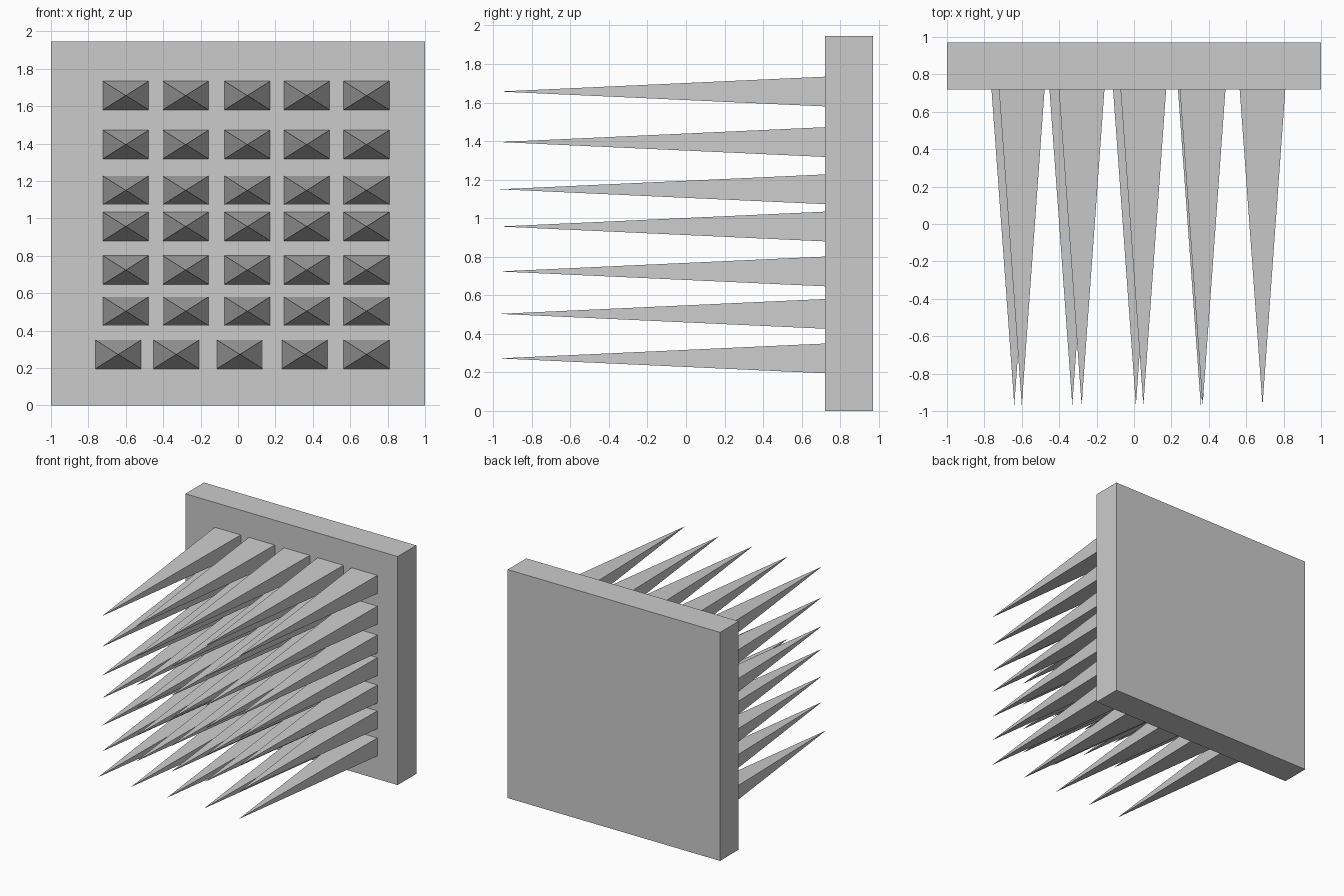
import bpy
import bmesh

cube = bpy.data.objects.get("Cube")
if cube:
    bpy.data.objects.remove(cube, do_unlink=True)

grey = bpy.data.materials.new("light_grey")
grey.use_nodes = True
colour = (0.6, 0.6, 0.6, 1)
grey.diffuse_color = colour
grey.node_tree.nodes["Principled BSDF"].inputs["Base Color"].default_value = colour

PLATE_FRONT, PLATE_BACK, TIP = 0.72, 0.97, -0.97
HEIGHT = 1.945
HALF_W, HALF_H = 0.122, 0.077


def add_object(name, bm):
    bmesh.ops.recalc_face_normals(bm, faces=bm.faces)
    mesh = bpy.data.meshes.new(name)
    bm.to_mesh(mesh)
    bm.free()
    mesh.materials.append(grey)
    obj = bpy.data.objects.new(name, mesh)
    bpy.context.collection.objects.link(obj)
    return obj


def spike_mesh():
    """Four-sided pyramid pointing forward, its base on the plate."""
    bm = bmesh.new()
    base = [bm.verts.new((sx * HALF_W, PLATE_FRONT, sz * HALF_H))
            for sx, sz in ((-1, -1), (1, -1), (1, 1), (-1, 1))]
    tip = bm.verts.new((0, TIP, 0))
    bm.faces.new(base)
    for i in range(4):
        bm.faces.new((base[i], base[(i + 1) % 4], tip))
    return bm


# Backing plate
bm = bmesh.new()
bmesh.ops.create_cube(bm, size=1)
bmesh.ops.scale(bm, vec=(2, PLATE_BACK - PLATE_FRONT, HEIGHT), verts=bm.verts)
bmesh.ops.translate(bm, vec=(0, (PLATE_FRONT + PLATE_BACK) / 2, HEIGHT / 2), verts=bm.verts)
add_object("back_plate", bm)

# Rows of spikes; the lowest row is shifted sideways
columns = (-0.6, -0.28, 0.05, 0.367, 0.687)
low_columns = (-0.64, -0.33, 0.01, 0.357, 0.687)
rows = (0.273, 0.504, 0.724, 0.957, 1.15, 1.395, 1.657)
first = add_object("spike_row_1_column_1", spike_mesh())
for r, z in enumerate(rows):
    for c, x in enumerate(columns if r else low_columns):
        spike = first
        if r or c:
            spike = bpy.data.objects.new(f"spike_row_{r + 1}_column_{c + 1}", first.data)
            bpy.context.collection.objects.link(spike)
        spike.location = (x, 0, z)
